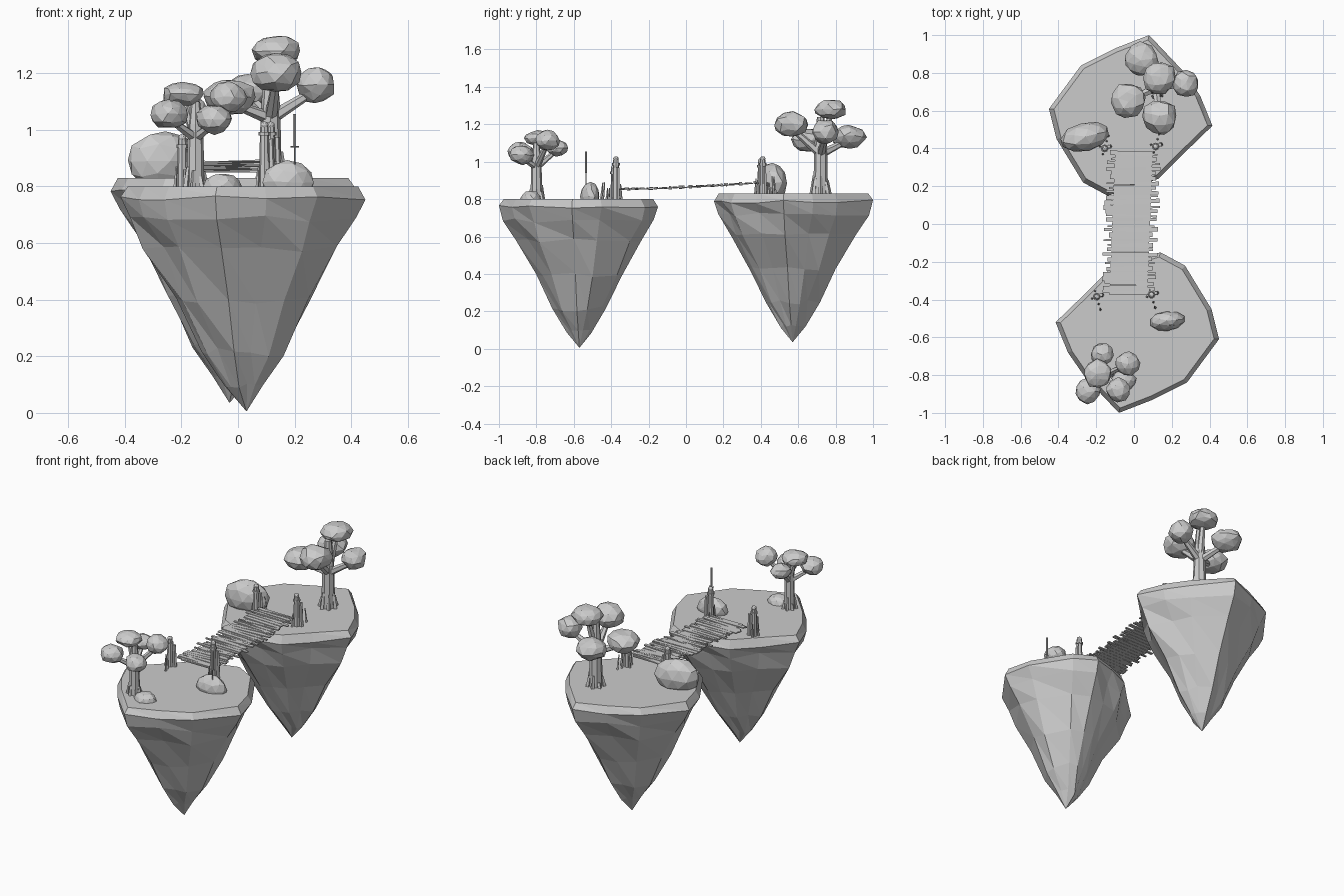
import bpy, bmesh, math, random
from mathutils import Vector, Matrix

random.seed(7)
cube = bpy.data.objects.get("Cube")
if cube:
    bpy.data.objects.remove(cube, do_unlink=True)

grey = bpy.data.materials.new("stone grey")
grey.use_nodes = True
COLOUR = (0.6, 0.6, 0.6, 1)
grey.diffuse_color = COLOUR
grey.node_tree.nodes["Principled BSDF"].inputs["Base Color"].default_value = COLOUR


def finish(bm, name):
    bmesh.ops.recalc_face_normals(bm, faces=bm.faces)
    mesh = bpy.data.meshes.new(name)
    bm.to_mesh(mesh)
    bm.free()
    mesh.materials.append(grey)
    obj = bpy.data.objects.new(name, mesh)
    bpy.context.collection.objects.link(obj)
    return obj


def jitter(verts, amount):
    for v in verts:
        v.co += Vector([random.uniform(-amount, amount) for _ in range(3)])


def add_blob(bm, centre, size, tilt=0.0, rough=0.08):
    """Faceted, slightly irregular ball."""
    verts = bmesh.ops.create_icosphere(bm, subdivisions=2, radius=1)["verts"]
    jitter(verts, rough)
    m = Matrix.Translation(centre) @ Matrix.Rotation(tilt, 4, "Z") @ Matrix.Diagonal((*size, 1))
    bmesh.ops.transform(bm, matrix=m, verts=verts)


def add_limb(bm, start, end, r1, r2, sides=7):
    """Tapered prism between two points."""
    start, end = Vector(start), Vector(end)
    axis = end - start
    m = Matrix.Translation((start + end) / 2) @ axis.to_track_quat("Z", "Y").to_matrix().to_4x4()
    bmesh.ops.create_cone(bm, cap_ends=True, segments=sides, radius1=r1, radius2=r2,
                          depth=axis.length, matrix=m)


# Floating islands: rim outline scaled down towards a low tip
OUTLINE = [(.45, -.61), (.41, -.45), (.27, -.22), (.14, -.15), (0, -.19), (-.13, -.24),
           (-.26, -.37), (-.415, -.52), (-.35, -.68), (-.26, -.81), (-.08, -1), (.1, -.93), (.28, -.84)]
LEVELS = [(.8, .94), (.76, 1), (.69, .93), (.58, .79), (.4, .56), (.22, .34), (.1, .16)]
CENTRE = Vector((.02, -.57))


def island(name, turn, lift):
    rnd = random.Random(3)
    bm = bmesh.new()
    rings = []
    for i, (z, s) in enumerate(LEVELS):
        ring = []
        for p in OUTLINE:
            k = s * (rnd.uniform(.95, 1.04) if i > 1 else 1)
            xy = CENTRE + (Vector(p) - CENTRE) * k
            dz = rnd.uniform(-.02, .01) if i else 0
            if i == 1:
                dz *= .6
            ring.append(bm.verts.new((xy.x, xy.y, z + dz)))
        rings.append(ring)
    bm.faces.new(rings[0])
    n = len(OUTLINE)
    for a, b in zip(rings, rings[1:]):
        for j in range(n):
            k = (j + 1) % n
            bm.faces.new((a[j], a[k], b[k]))
            bm.faces.new((a[j], b[k], b[j]))
    tip = bm.verts.new((.03, -.57, .005))
    for j in range(n):
        bm.faces.new((rings[-1][j], rings[-1][(j + 1) % n], tip))
    m = Matrix.Translation((0, 0, lift)) @ Matrix.Rotation(turn, 4, "Z")
    bmesh.ops.transform(bm, matrix=m, verts=bm.verts)
    finish(bm, name)


island("front_island", 0, 0)
island("back_island", math.pi, .03)


# Trees: trunk with root buttresses, branches and flattened leaf clumps
def tree(name, foot, top, radius, fork, clumps):
    x, y, z = foot
    wood = bmesh.new()
    add_limb(wood, (x, y, z - .02), (x, y, fork), radius, radius * .85, 8)
    add_limb(wood, (x, y, fork - .01), (x, y, top), radius * .85, radius * .5, 8)
    for i in range(7):
        a = i * math.tau / 7
        d = Vector((math.cos(a), math.sin(a), 0)) * radius
        base = Vector((x, y, z - .02))
        add_limb(wood, base + d * 1.25, base + d * .9 + Vector((0, 0, random.uniform(.05, .12))),
                 radius * .35, radius * .2, 4)
    leaves = bmesh.new()
    for cx, cy, cz, r, h in clumps:
        add_limb(wood, (x, y, fork - .05), (cx, cy, cz - h * .3), radius * .6, radius * .35, 6)
        add_blob(leaves, (cx, cy, cz), (r, r, h), random.random() * 3)
    finish(wood, name + "_trunk")
    finish(leaves, name + "_leaves")


tree("front_tree", (-.15, -.8, .8), 1.1, .032, 1.02, [
    (-.17, -.69, 1.075, .06, .045), (-.195, -.79, 1.125, .075, .042), (-.035, -.74, 1.115, .065, .055),
    (-.245, -.885, 1.055, .067, .052), (-.085, -.88, 1.037, .064, .052)])
tree("back_tree", (.115, .72, .83), 1.24, .04, 1.09, [
    (.04, .87, 1.135, .09, .062), (.135, .775, 1.28, .088, .055), (.275, .745, 1.16, .07, .065),
    (-.03, .655, 1.115, .092, .065), (.135, .565, 1.2, .092, .07)])

# Boulders
for name, centre, size, tilt in [
        ("back_boulder", (-.26, .46, .89), (.135, .075, .105), .25),
        ("front_boulder", (.175, -.513, .815), (.095, .052, .075), .1),
        ("small_boulder", (-.055, -.83, .8), (.068, .055, .045), 0)]:
    bm = bmesh.new()
    add_blob(bm, centre, size, tilt, .05)
    finish(bm, name)

# Bridge deck: ragged planks with a slight rise to the back
bm = bmesh.new()
COUNT = 30
for i in range(COUNT):
    t = (i + .5) / COUNT
    y = -.375 + .76 * t
    z = .853 + .036 * t - .006 * math.sin(math.pi * t)
    middle = -.03 + .03 * t
    half = random.uniform(.115, .15)
    verts = bmesh.ops.create_cube(bm, size=1)["verts"]
    taper = {s: random.uniform(.25, .95) for s in (-1, 1)}
    shift = {s: random.uniform(-.007, .007) for s in (-1, 1)}
    roll = random.uniform(-.006, .006)
    for v in verts:
        s = 1 if v.co.x > 0 else -1
        v.co = (middle + s * half, y + v.co.y * .027 * taper[s] + shift[s],
                z + v.co.z * .007 + s * roll)
    # Broad board under the ragged ends
    core = Matrix.Translation((middle, y, z - .002)) @ Matrix.Diagonal((.2, .025, .006, 1))
    bmesh.ops.create_cube(bm, size=1, matrix=core)
finish(bm, "bridge_planks")

# Bridge posts: knobbed main post, shorter companion and low stakes
for name, x, y, z, height in [
        ("front_right_post", -.197, -.385, .8, .165), ("front_left_post", .093, -.375, .8, .21),
        ("back_right_post", -.155, .4, .83, .17), ("back_left_post", .115, .41, .83, .18)]:
    bm = bmesh.new()
    side = -1 if y < 0 else 1
    top = Vector((x, y, z + height))
    add_limb(bm, (x, y, z - .02), top, .02, .015, 8)
    add_limb(bm, top - Vector((0, 0, .03)), top - Vector((0, 0, .018)), .021, .021, 8)
    add_blob(bm, top + Vector((0, 0, .006)), (.015, .015, .013), 0, .03)
    add_limb(bm, (x + .028, y + .01, z - .02), (x + .022, y + .01, z + height * .8), .012, .01, 6)
    for dx, dy, h in [(-.025, .01, .07), (.01, .04, .06), (.02, .07, .09), (-.01, -.03, .08)]:
        add_limb(bm, (x + dx, y + side * dy, z - .01), (x + dx * .8, y + side * dy * .85, z + h), .007, .003, 4)
    finish(bm, name)

# Blade stuck in the front boulder: thin blade, small guard, thick grip
bm = bmesh.new()
add_limb(bm, (.2, -.535, .85), (.2, -.535, .945), .002, .003, 4)
add_limb(bm, (.2, -.535, .94), (.2, -.535, 1.055), .006, .006, 6)
add_limb(bm, (.185, -.535, .94), (.215, -.535, .94), .003, .003, 4)
finish(bm, "stuck_blade")
